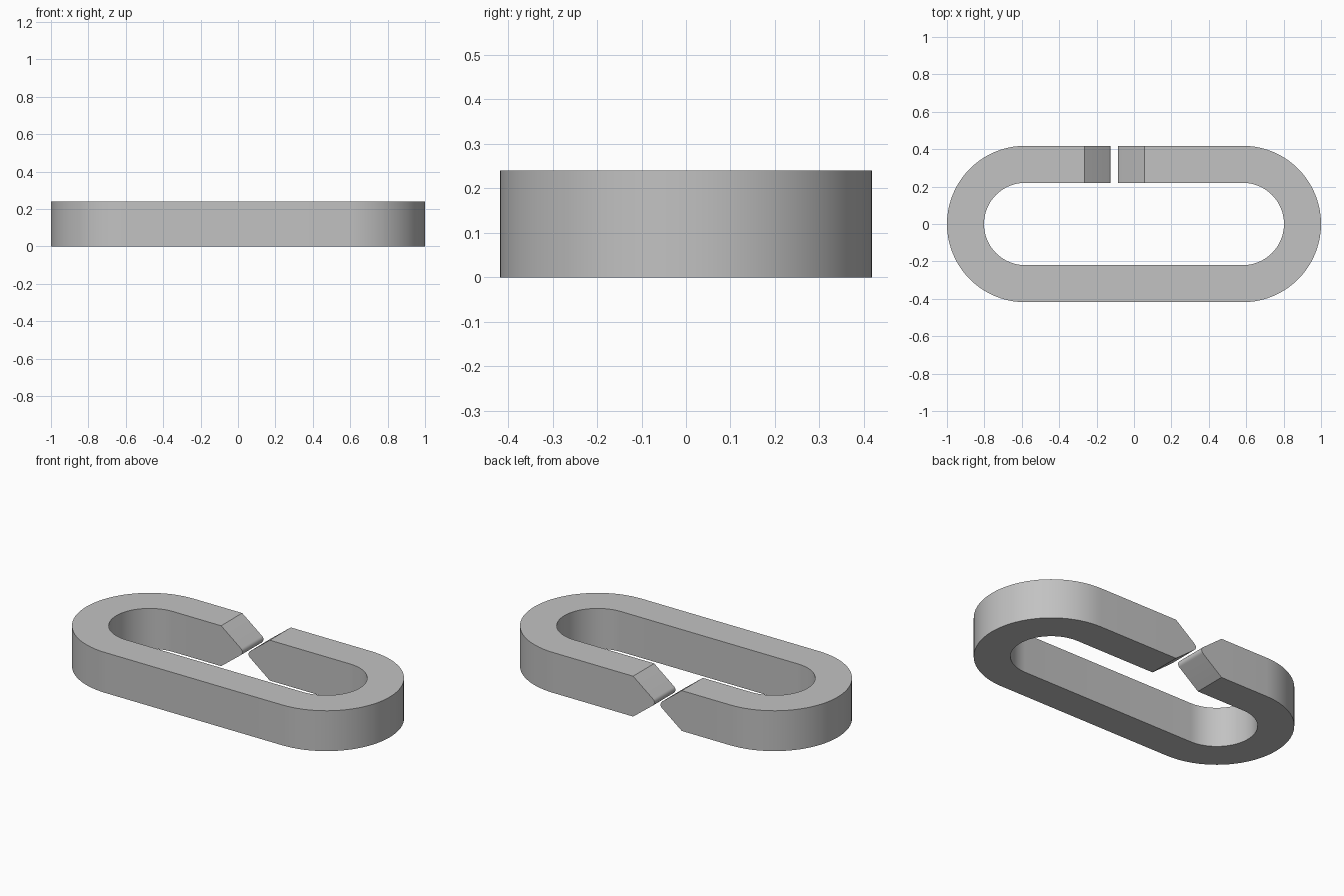
import bpy, bmesh
from math import sin, cos, pi, atan2

cube = bpy.data.objects.get("Cube")
if cube:
    bpy.data.objects.remove(cube)

HEIGHT, OUTER, INNER, STRAIGHT = 0.24, 0.418, 0.22, 0.582
LEFT_END, RIGHT_END = 0.055, -0.265   # where each arm starts to taper
TAPER, TIP_RADIUS = 0.155, 0.024
ARC_STEPS, TIP_STEPS = 40, 8

steel = bpy.data.materials.new("steel grey")
steel.use_nodes = True
colour = (0.54, 0.54, 0.54, 1)
steel.diffuse_color = colour
steel.node_tree.nodes["Principled BSDF"].inputs["Base Color"].default_value = colour

bm = bmesh.new()

# Stations along the open link: centre x and the direction from inner to outer edge
stations = [(LEFT_END, 0, 1)]
for side in (1, -1):
    for i in range(ARC_STEPS + 1):
        a = pi / 2 - pi * i / ARC_STEPS - (0 if side > 0 else pi)
        stations.append((side * STRAIGHT, cos(a), sin(a)))
stations.append((RIGHT_END, 0, 1))

# Rectangular section swept along the stations
rings = []
for x, dx, dy in stations:
    corners = [(INNER, 0), (OUTER, 0), (OUTER, HEIGHT), (INNER, HEIGHT)]
    rings.append([bm.verts.new((x + r * dx, r * dy, z)) for r, z in corners])
for a, b in zip(rings, rings[1:]):
    for k in range(4):
        n = (k + 1) % 4
        bm.faces.new((a[k], a[n], b[n], b[k]))


# Wedge tip with a rounded nose, facing the gap
def add_tip(ring, start, direction):
    half = atan2(HEIGHT / 2, TAPER)
    centre = TAPER - TIP_RADIUS / sin(half)
    span = pi / 2 - half
    inner, outer = [ring[3]], [ring[2]]
    for i in range(TIP_STEPS + 1):
        a = span - 2 * span * i / TIP_STEPS
        x = start + direction * (centre + TIP_RADIUS * cos(a))
        z = HEIGHT / 2 + TIP_RADIUS * sin(a)
        inner.append(bm.verts.new((x, INNER, z)))
        outer.append(bm.verts.new((x, OUTER, z)))
    inner.append(ring[0])
    outer.append(ring[1])
    for i in range(len(inner) - 1):
        bm.faces.new((inner[i], outer[i], outer[i + 1], inner[i + 1]))
    bm.faces.new(inner)
    bm.faces.new(outer)


add_tip(rings[0], LEFT_END, -1)
add_tip(rings[-1], RIGHT_END, 1)
bmesh.ops.recalc_face_normals(bm, faces=bm.faces[:])

mesh = bpy.data.meshes.new("open_chain_link")
bm.to_mesh(mesh)
bm.free()
mesh.materials.append(steel)
link = bpy.data.objects.new("open_chain_link", mesh)
bpy.context.collection.objects.link(link)

# Smooth round ends, crisp rims
bpy.ops.object.select_all(action='DESELECT')
link.select_set(True)
bpy.context.view_layer.objects.active = link
bpy.ops.object.shade_smooth_by_angle(angle=pi / 6)
